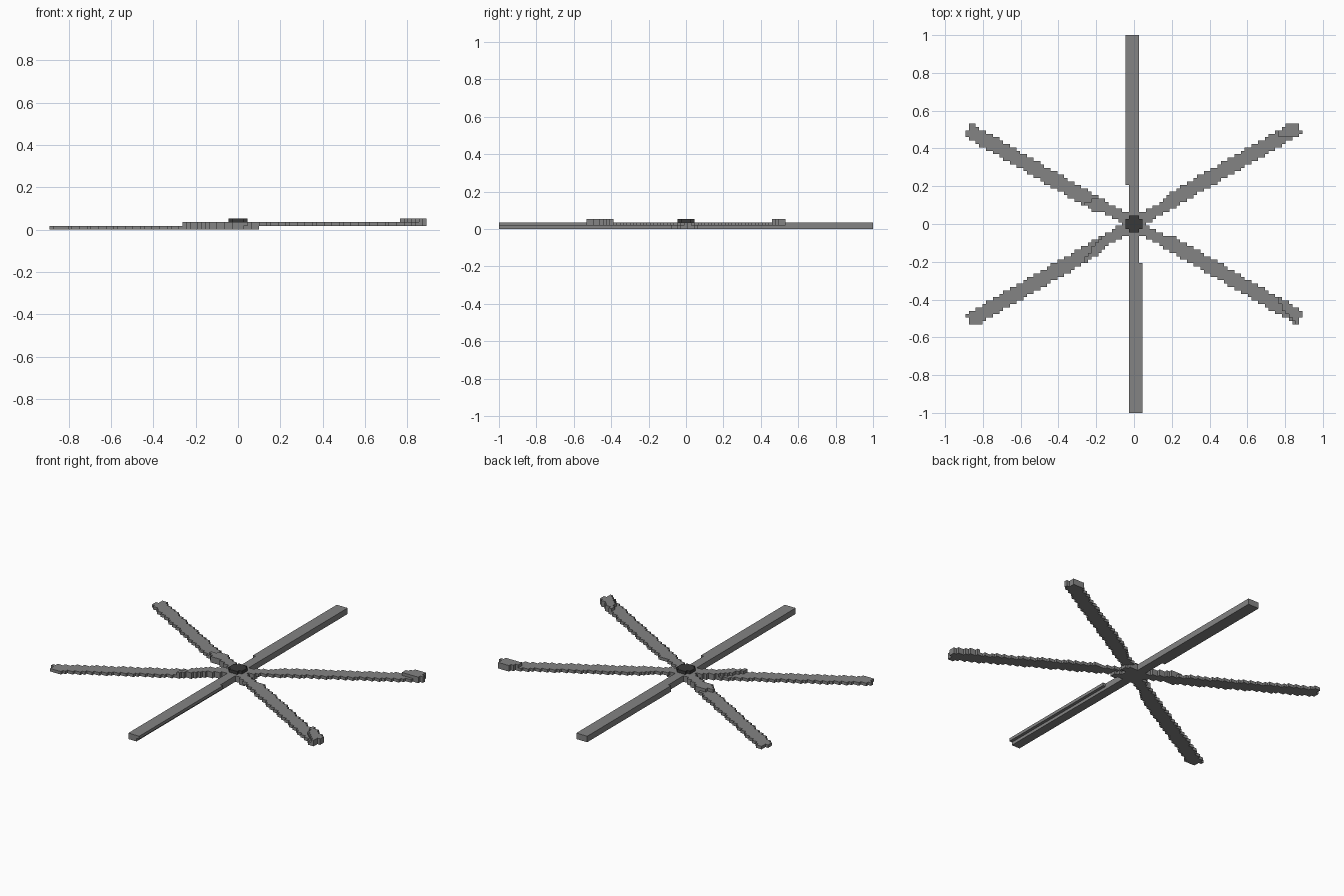
import bpy, bmesh, math
from mathutils import Vector

if "Cube" in bpy.data.objects:
    bpy.data.objects.remove(bpy.data.objects["Cube"], do_unlink=True)

H = 2 / 111                      # edge of one block
TILT, PITCH = 0.0177, 0.030      # lean of the whole rotor, twist of each blade
THICK, BASE = 0.0048, 0.0162     # blade thickness, underside height at the hub
LOW, HIGH, NARROW = -0.018, 0.035, 0.017   # blade edges, and the edge near the root


def material(name, value):
    m = bpy.data.materials.new(name)
    m.use_nodes = True
    colour = (value, value, value, 1)
    m.diffuse_color = colour
    bsdf = m.node_tree.nodes["Principled BSDF"]
    bsdf.inputs["Base Color"].default_value = colour
    bsdf.inputs["Roughness"].default_value = 0.8
    return m


grey = material("mid grey", 0.23)
dark = material("dark grey", 0.04)

SIDES = [(1, 0, 0), (-1, 0, 0), (0, 1, 0), (0, -1, 0), (0, 0, 1), (0, 0, -1)]


def build_blocks(name, cells, mat):
    """Outer skin of a set of blocks as one mesh."""
    bm = bmesh.new()
    for c in cells:
        mid = Vector((c[0], c[1], c[2] + 0.5)) * H
        for d in SIDES:
            if (c[0] + d[0], c[1] + d[1], c[2] + d[2]) in cells:
                continue
            n = Vector(d)
            u = Vector((d[1], d[2], d[0]))
            v = n.cross(u)
            corners = [(1, 1), (-1, 1), (-1, -1), (1, -1)]
            bm.faces.new([bm.verts.new(mid + (n + u * a + v * b) * H / 2)
                          for a, b in corners])
    bmesh.ops.remove_doubles(bm, verts=bm.verts, dist=H / 100)
    bmesh.ops.dissolve_limit(bm, angle_limit=0.01, verts=bm.verts, edges=bm.edges)
    mesh = bpy.data.meshes.new(name)
    bm.to_mesh(mesh)
    bm.free()
    mesh.materials.append(mat)
    bpy.context.collection.objects.link(bpy.data.objects.new(name, mesh))


def strip_touches(i, j, angle, r0, r1, w0, w1):
    """Does a flat strip along the angle touch the square i, j?"""
    c, s = math.cos(angle), math.sin(angle)
    x, y = i * H, j * H
    reach = H / 2 * (abs(c) + abs(s))
    r, w = x * c + y * s, y * c - x * s
    if r + reach <= r0 or r - reach >= r1 or w + reach <= w0 or w - reach >= w1:
        return False
    pts = [(a * c - b * s, a * s + b * c) for a in (r0, r1) for b in (w0, w1)]
    xs, ys = [p[0] for p in pts], [p[1] for p in pts]
    return (min(xs) < x + H / 2 and max(xs) > x - H / 2
            and min(ys) < y + H / 2 and max(ys) > y - H / 2)


def blade_cells(angle):
    """Blocks crossed by a thin tilted blade with a narrower root."""
    c, s = math.cos(angle), math.sin(angle)
    reach = H / 2 * (abs(c) + abs(s))
    cells = set()
    for i in range(-56, 57):
        for j in range(-56, 57):
            outer = strip_touches(i, j, angle, 0.219, 0.999, LOW, HIGH)
            if not outer and not strip_touches(i, j, angle, 0, 0.219, LOW, NARROW):
                continue
            w = j * H * c - i * H * s
            edge = HIGH if outer else NARROW
            lo, hi = max(w - reach, LOW), min(w + reach, edge)
            lean = BASE + TILT * i * H - PITCH * LOW
            bottom = max(lean + PITCH * lo, 0)
            top = lean + PITCH * hi + THICK
            for k in range(int(bottom / H), int(top / H) + 1):
                cells.add((i, j, k))
    return cells


# hub: grey core with a rounded dark cap
core = {(i, j, k) for i in range(-2, 3) for j in range(-2, 3) for k in (0, 1)}
cap = {(i, j, 2) for i in range(-2, 3) for j in range(-2, 3) if abs(i) + abs(j) < 4}
build_blocks("hub_core", core, grey)
build_blocks("hub_cap", cap, dark)

# six blades, sharing no blocks with the hub or each other
used = core | cap
for n in range(6):
    cells = blade_cells(math.radians(30 + 60 * n)) - used
    used |= cells
    build_blocks(f"blade_{n + 1}", cells, grey)
